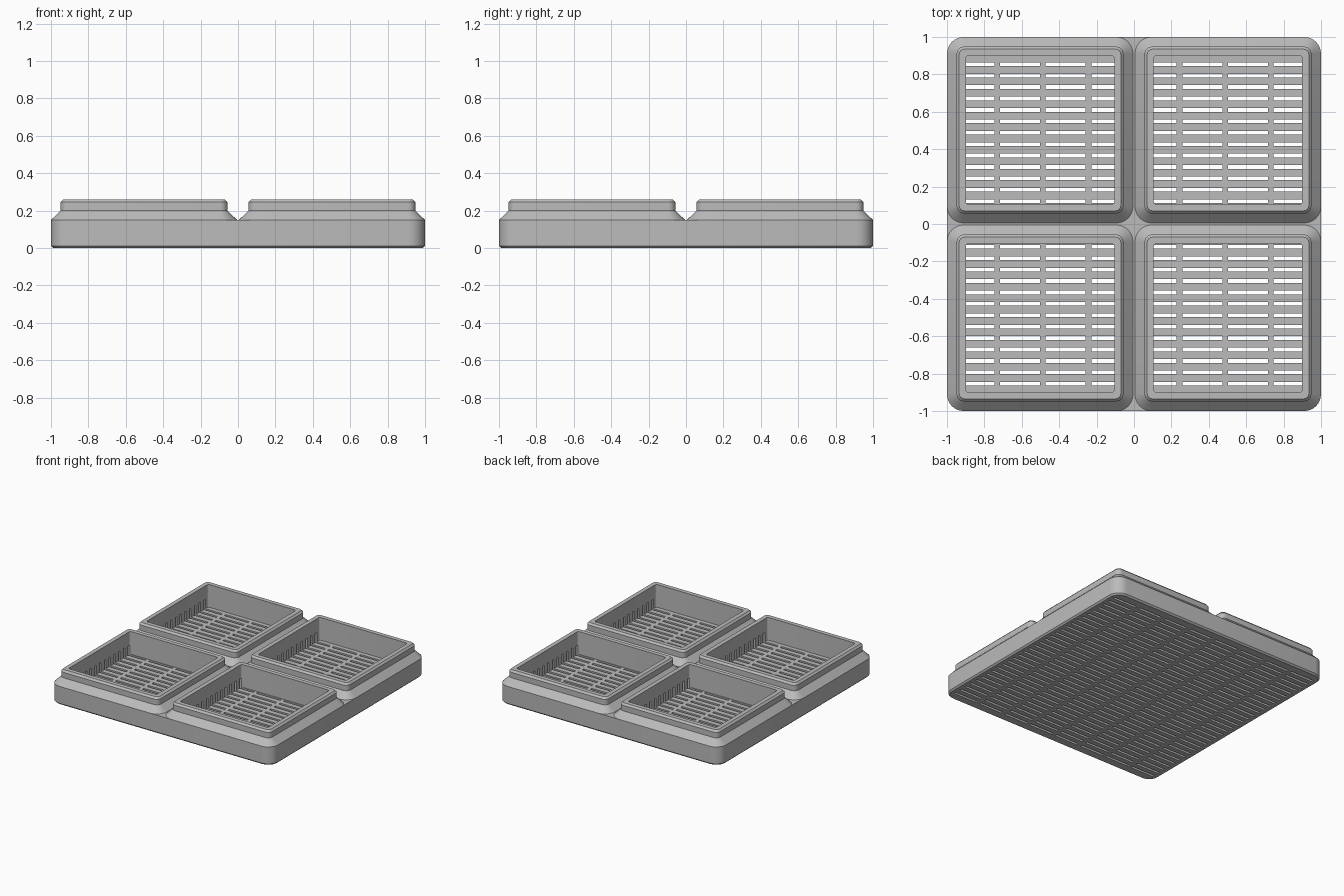
import bpy
import bmesh
import math
from mathutils import Matrix, Vector

cube = bpy.data.objects.get("Cube")
if cube:
    bpy.data.objects.remove(cube, do_unlink=True)

grey = bpy.data.materials.new("matte grey")
grey.use_nodes = True
grey.diffuse_color = (0.5, 0.5, 0.5, 1)
grey.node_tree.nodes["Principled BSDF"].inputs["Base Color"].default_value = (0.5, 0.5, 0.5, 1)

BASE_TOP = 0.15
FLOOR_TOP = 0.075
SLOT_TOP = 0.149
CAVITY = 0.397      # half width of each well
CENTRE = 0.5025     # distance of each well from the middle
PITCH = 0.061       # spacing of the slots
COLUMN = 0.2435     # spacing of the cross bars


def rounded_square(bm, half, radius, z, centre=(0, 0), steps=6):
    """One loop of vertices around a square with rounded corners."""
    loop = []
    for corner in range(4):
        mid = math.pi / 4 + corner * math.pi / 2
        cx = centre[0] + math.copysign(half - radius, math.cos(mid))
        cy = centre[1] + math.copysign(half - radius, math.sin(mid))
        for i in range(steps + 1):
            a = corner * math.pi / 2 + i / steps * math.pi / 2
            loop.append(bm.verts.new((cx + radius * math.cos(a), cy + radius * math.sin(a), z)))
    return loop


def loft(bm, profile, centre=(0, 0), caps=True):
    """Skin a list of (half width, corner radius, height) rings."""
    rings = [rounded_square(bm, h, r, z, centre) for h, r, z in profile]
    for low, high in zip(rings, rings[1:]):
        for i in range(len(low)):
            j = (i + 1) % len(low)
            bm.faces.new((low[i], low[j], high[j], high[i]))
    if caps:
        bm.faces.new(rings[0][::-1])
        bm.faces.new(rings[-1])


def make_object(name, bm):
    mesh = bpy.data.meshes.new(name)
    bm.to_mesh(mesh)
    bm.free()
    mesh.materials.append(grey)
    obj = bpy.data.objects.new(name, mesh)
    bpy.context.collection.objects.link(obj)
    return obj


def activate(obj):
    bpy.ops.object.select_all(action='DESELECT')
    obj.select_set(True)
    bpy.context.view_layer.objects.active = obj


def cut(obj, cutter):
    activate(obj)
    mod = obj.modifiers.new("cut", 'BOOLEAN')
    mod.operation = 'DIFFERENCE'
    mod.solver = 'EXACT'
    mod.object = cutter
    bpy.ops.object.modifier_apply(modifier=mod.name)
    bpy.data.objects.remove(cutter, do_unlink=True)


def smooth(obj):
    activate(obj)
    bpy.ops.object.shade_smooth_by_angle(angle=math.radians(25))


well_centres = [(sx * CENTRE, sy * CENTRE) for sx in (-1, 1) for sy in (-1, 1)]

# Base slab with a small chamfer underneath
bm = bmesh.new()
loft(bm, [(0.988, 0.078, 0), (1, 0.09, 0.012), (1, 0.09, BASE_TOP)])
base = make_object("base", bm)

# Four wells sunk into the base
bm = bmesh.new()
for c in well_centres:
    loft(bm, [(CAVITY, 0.015, FLOOR_TOP), (CAVITY, 0.015, 0.3)], c)
wells = make_object("well_cutter", bm)
wells.hide_render = True
cut(base, wells)

# Drain slots through the floor, running on under the walls
bm = bmesh.new()
for row in range(-15, 16):
    for col in range(8):
        place = Vector(((col - 3.5) * COLUMN, row * PITCH, SLOT_TOP / 2 - 0.05))
        size = Vector((COLUMN - 0.03, 0.02, SLOT_TOP + 0.1))
        bmesh.ops.create_cube(bm, size=1, matrix=Matrix.LocRotScale(place, None, size))
slots = make_object("slot_cutter", bm)
slots.hide_render = True
cut(base, slots)
smooth(base)

# Raised collars: sloped shoulder, upright wall, bevelled rim and inner wall
collar = [
    (0.4975, 0.09, BASE_TOP),
    (0.446, 0.04, 0.2),
    (0.446, 0.04, 0.245),
    (0.432, 0.028, 0.26),
    (CAVITY, 0.015, 0.26),
    (CAVITY, 0.015, BASE_TOP),
]
for number, c in enumerate(well_centres, 1):
    bm = bmesh.new()
    loft(bm, collar, c, caps=False)
    smooth(make_object(f"tray_collar_{number}", bm))
